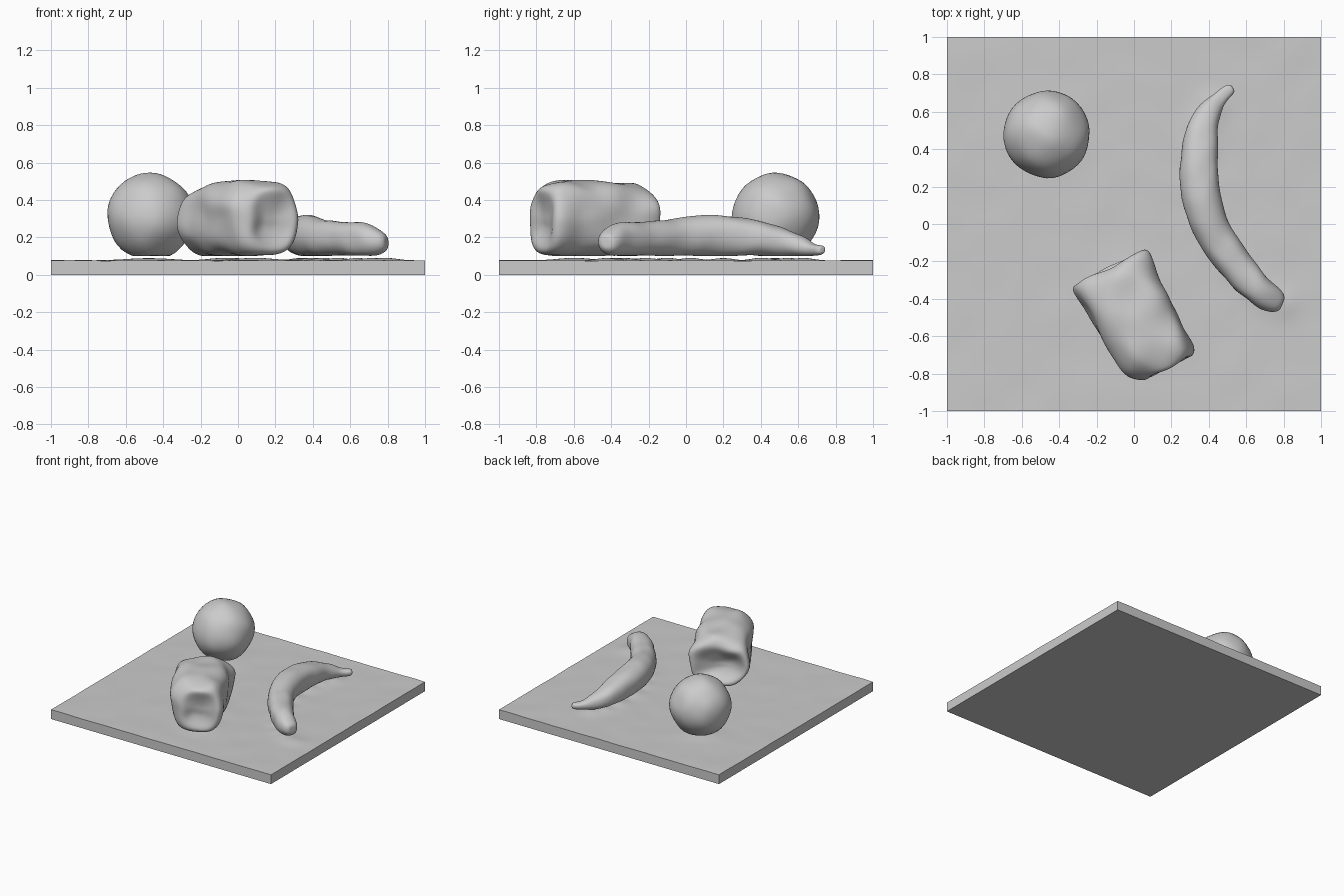
import bpy, bmesh, math
from mathutils import Vector, noise

cube = bpy.data.objects.get("Cube")
if cube:
    bpy.data.objects.remove(cube, do_unlink=True)

grey = bpy.data.materials.new("plain grey")
grey.use_nodes = True
COLOUR = (0.6, 0.6, 0.6, 1)
grey.diffuse_color = COLOUR
grey.node_tree.nodes["Principled BSDF"].inputs["Base Color"].default_value = COLOUR


def finish(name, bm, angle=50, subdiv=0):
    bmesh.ops.recalc_face_normals(bm, faces=bm.faces)
    mesh = bpy.data.meshes.new(name)
    bm.to_mesh(mesh)
    bm.free()
    mesh.materials.append(grey)
    ob = bpy.data.objects.new(name, mesh)
    bpy.context.collection.objects.link(ob)
    bpy.ops.object.select_all(action='DESELECT')
    ob.select_set(True)
    bpy.context.view_layer.objects.active = ob
    if subdiv:
        mod = ob.modifiers.new("Smooth", 'SUBSURF')
        mod.levels = mod.render_levels = subdiv
        bpy.ops.object.modifier_apply(modifier=mod.name)
    bpy.ops.object.shade_smooth_by_angle(angle=math.radians(angle))
    return ob


def roughen(verts, amount, scale, floor=0.1):
    """Push points about with soft noise, keeping a flat underside."""
    for v in verts:
        v.co += noise.noise_vector(v.co * scale) * amount
        v.co.z = max(v.co.z, floor)


def loft(rings, sides, power):
    """Skin rounded-box rings; each is (centre, side vector, half height)."""
    bm = bmesh.new()
    loops = []
    for centre, side, high in rings:
        loop = []
        for i in range(sides):
            t = 2 * math.pi * i / sides
            c, s = (math.copysign(abs(f) ** (2 / power), f)
                    for f in (math.cos(t), math.sin(t)))
            loop.append(bm.verts.new(centre + side * c + Vector((0, 0, high * s))))
        loops.append(loop)
    for a, b in zip(loops, loops[1:]):
        for i in range(sides):
            j = (i + 1) % sides
            bm.faces.new((a[i], a[j], b[j], b[i]))
    for loop, ring in ((loops[0], rings[0]), (loops[-1], rings[-1])):
        tip = bm.verts.new(ring[0])
        for i in range(sides):
            bm.faces.new((loop[i], loop[(i + 1) % sides], tip))
    return bm


# Banana: x, y, half width, bottom, top along its curve
BANANA = [
    (0.525, 0.728, 0.020, 0.115, 0.150), (0.510, 0.718, 0.034, 0.105, 0.162),
    (0.465, 0.680, 0.036, 0.105, 0.165), (0.420, 0.630, 0.052, 0.100, 0.198),
    (0.370, 0.550, 0.083, 0.100, 0.245), (0.348, 0.400, 0.104, 0.100, 0.292),
    (0.345, 0.200, 0.107, 0.100, 0.325), (0.388, 0.020, 0.104, 0.100, 0.315),
    (0.452, -0.100, 0.099, 0.100, 0.296), (0.540, -0.220, 0.093, 0.100, 0.288),
    (0.640, -0.330, 0.085, 0.100, 0.285), (0.710, -0.390, 0.076, 0.100, 0.268),
    (0.765, -0.415, 0.062, 0.105, 0.235), (0.795, -0.425, 0.035, 0.130, 0.205)]
rings = []
for k, (x, y, w, lo, hi) in enumerate(BANANA):
    p, q = BANANA[max(k - 1, 0)], BANANA[min(k + 1, len(BANANA) - 1)]
    d = Vector((q[0] - p[0], q[1] - p[1], 0)).normalized()
    rings.append((Vector((x, y, (lo + hi) / 2)), Vector((-d.y, d.x, 0)) * w, (hi - lo) / 2))
banana = finish("banana", loft(rings, 16, 2.3), 60, 2)
roughen(banana.data.vertices, 0.008, 9)

# Lumpy roll: distance along, side limits, bottom, top; both ends are dented
AXIS, ACROSS = Vector((0.46, -0.89, 0)), Vector((0.89, 0.46, 0))
ROLL = [
    (0.210, -0.28, -0.17, 0.22, 0.28), (0.185, -0.36, -0.10, 0.17, 0.34),
    (0.140, -0.41, -0.04, 0.13, 0.40), (0.150, -0.44, -0.005, 0.10, 0.44),
    (0.190, -0.445, 0.000, 0.10, 0.475), (0.300, -0.440, -0.005, 0.10, 0.502),
    (0.450, -0.440, -0.012, 0.10, 0.505), (0.600, -0.435, -0.018, 0.10, 0.505),
    (0.690, -0.410, -0.020, 0.10, 0.502), (0.745, -0.370, -0.022, 0.105, 0.48),
    (0.775, -0.320, -0.050, 0.14, 0.45), (0.760, -0.280, -0.090, 0.18, 0.40),
    (0.745, -0.240, -0.140, 0.24, 0.33)]
rings = []
for a, p0, p1, lo, hi in ROLL:
    centre = AXIS * a + ACROSS * (p0 + p1) / 2 + Vector((0, 0, (lo + hi) / 2))
    rings.append((centre, ACROSS * (p1 - p0) / 2, (hi - lo) / 2))
roll = finish("lumpy_roll", loft(rings, 24, 2.8), 60, 2)
roughen(roll.data.vertices, 0.02, 6)

# Ball with a slightly flattened underside
bm = bmesh.new()
bmesh.ops.create_icosphere(bm, subdivisions=4, radius=0.232)
bmesh.ops.translate(bm, verts=bm.verts, vec=(-0.467, 0.48, 0.312))
ball = finish("ball", bm)
roughen(ball.data.vertices, 0.009, 7)

# Square board whose top swells gently beneath each thing resting on it
SPOTS = [(-0.47, 0.48, 0.15), (-0.04, -0.36, 0.15), (0.09, -0.60, 0.15)]
SPOTS += [(x, y, 0.08) for x, y, *_ in BANANA[3:]]
bm = bmesh.new()
bmesh.ops.create_grid(bm, x_segments=80, y_segments=80, size=1)
rim = [e for e in bm.edges if e.is_boundary]
for v in bm.verts:
    swell = max(math.exp(-((v.co.x - x) ** 2 + (v.co.y - y) ** 2) / r ** 2)
                for x, y, r in SPOTS)
    v.co.z = 0.076 + 0.014 * swell + 0.003 * noise.noise(v.co * 5)
skirt = bmesh.ops.extrude_edge_only(bm, edges=rim)["geom"]
for v in skirt:
    if isinstance(v, bmesh.types.BMVert):
        v.co.z = 0
bmesh.ops.contextual_create(bm, geom=[e for e in bm.edges if e.is_boundary])
finish("board", bm, 40)
